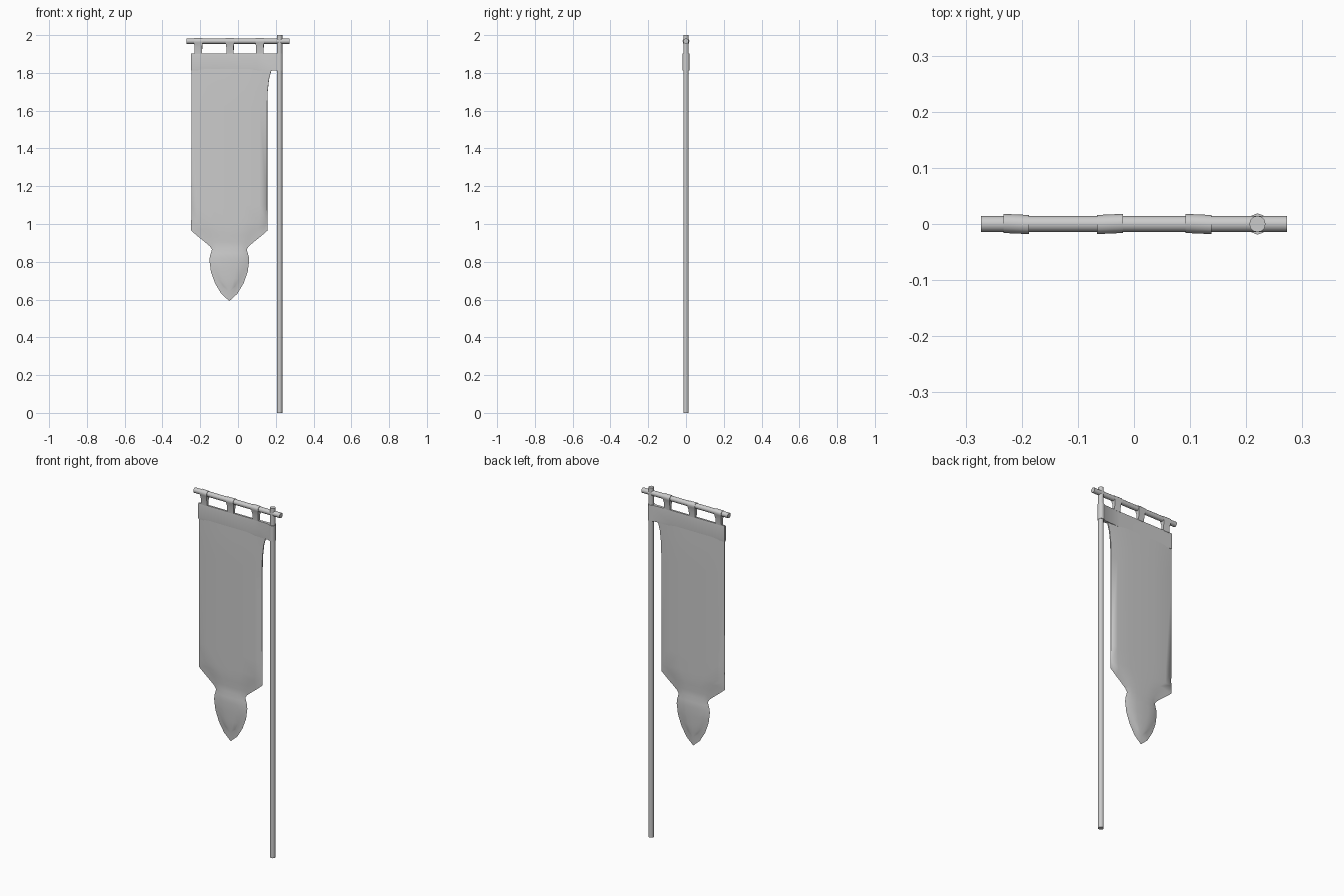
import bpy, bmesh, math
from mathutils import Vector

if "Cube" in bpy.data.objects:
    bpy.data.objects.remove(bpy.data.objects["Cube"])


def finish(name, bm, angle=50):
    bmesh.ops.remove_doubles(bm, verts=bm.verts, dist=1e-5)
    bmesh.ops.recalc_face_normals(bm, faces=bm.faces)
    me = bpy.data.meshes.new(name)
    bm.to_mesh(me)
    bm.free()
    ob = bpy.data.objects.new(name, me)
    bpy.context.collection.objects.link(ob)
    bpy.ops.object.select_all(action='DESELECT')
    ob.select_set(True)
    bpy.context.view_layer.objects.active = ob
    bpy.ops.object.shade_smooth_by_angle(angle=math.radians(angle))
    return ob


def rod(name, loc, length, rot=(0, 0, 0), radius=0.0145):
    bpy.ops.mesh.primitive_cylinder_add(vertices=12, radius=radius, depth=length,
                                        location=loc, rotation=rot)
    bpy.context.object.name = name
    bpy.ops.object.shade_smooth_by_angle(angle=math.radians(50))


def prism(name, rings, caps=True):
    """Skin matching closed rings of points."""
    bm = bmesh.new()
    vs = [[bm.verts.new(p) for p in r] for r in rings]
    n = len(vs[0])
    for a, b in zip(vs, vs[1:]):
        for i in range(n):
            j = (i + 1) % n
            bm.faces.new((a[i], a[j], b[j], b[i]))
    if caps:
        bm.faces.new(vs[0])
        bm.faces.new(vs[-1])
    return finish(name, bm)


# Pole and crossbar
rod("pole", (0.22, 0, 1.0), 2.0)
rod("crossbar", (0, 0, 1.968), 0.546, (0, math.pi / 2, 0))

# Header band, with a sleeve round the pole
half = [(-0.248, 0.006), (-0.1, 0.007), (0.1, 0.007), (0.198, 0.009)]
half += [(0.22 + 0.017 * math.cos(a), 0.019 * math.sin(a))
         for a in (math.radians(d) for d in (130, 90, 55, 25))]
plan = half + [(x, -y) for x, y in reversed(half)]
levels = [(1.812, 0.8), (1.825, 1), (1.89, 1), (1.903, 0.8)]
prism("header_band", [[(x, y * (k if x < 0.19 else 1), z) for x, y in plan]
                      for z, k in levels])

# Hanging loops round the crossbar
arc = [(0.017 * math.cos(math.radians(a)), 1.968 + 0.017 * math.sin(math.radians(a)))
       for a in range(-30, 211, 30)]
section = [(0.007, 1.9), (0.009, 1.935)] + arc + [(-0.009, 1.935), (-0.007, 1.9)]
for i, (cx, skew) in enumerate([(-0.21, -0.001), (-0.043, 0.001), (0.115, -0.001)]):
    rings = []
    for s in (-1, -0.5, 0.5, 1):
        rings.append([(cx + s * (0.023 if z > 1.95 else 0.019), y + s * skew, z)
                      for y, z in section])
    prism(f"hanging_loop_{i + 1}", rings)

# Cloth: stations of inner half width, inner z, outer half width, outer z, centre depth
CX = -0.046
stations = [
    (0.200, 1.82, 0.201, 1.82, 0.007), (0.200, 1.77, 0.201, 1.77, 0.008),
    (0.200, 1.70, 0.201, 1.70, 0.009), (0.200, 1.62, 0.201, 1.62, 0.009),
    (0.200, 1.10, 0.201, 1.08, 0.009), (0.198, 1.01, 0.202, 0.965, 0.009),
    (0.150, 0.975, 0.165, 0.933, 0.009), (0.110, 0.940, 0.130, 0.905, 0.008),
    (0.086, 0.905, 0.104, 0.883, 0.006), (0.078, 0.875, 0.092, 0.865, 0.006),
    (0.088, 0.845, 0.103, 0.828, 0.011), (0.098, 0.815, 0.105, 0.805, 0.013),
    (0.088, 0.765, 0.097, 0.745, 0.012), (0.065, 0.710, 0.075, 0.685, 0.010),
    (0.035, 0.668, 0.042, 0.630, 0.007), (0.0, 0.640, 0.0, 0.592, 0.003),
]
flare = {1.82: 0.024, 1.77: 0.010, 1.70: 0.002}
cols = (-1, -0.8, -0.4, 0, 0.4, 0.8, 1)
bm = bmesh.new()
for side in (-1, 1):
    grid = []
    for wi, zi, wo, zo, d in stations:
        f = flare.get(zi, 0)
        row = [Vector((CX - wo, 0, zo))]
        for c in cols:
            y = 0.003 + max(d - 0.003, 0) * (1 - c ** 4)
            row.append(Vector((CX + wi * c + f * max(c, 0) ** 4, side * y, zi)))
        row.append(Vector((CX + wo + f, 0, zo)))
        grid.append([bm.verts.new(p) for p in row])
    for a, b in zip(grid, grid[1:]):
        for j in range(len(a) - 1):
            bm.faces.new((a[j], a[j + 1], b[j + 1], b[j]))
bmesh.ops.remove_doubles(bm, verts=bm.verts, dist=1e-5)
bmesh.ops.dissolve_degenerate(bm, edges=bm.edges, dist=1e-5)
finish("banner_cloth", bm, 60)
